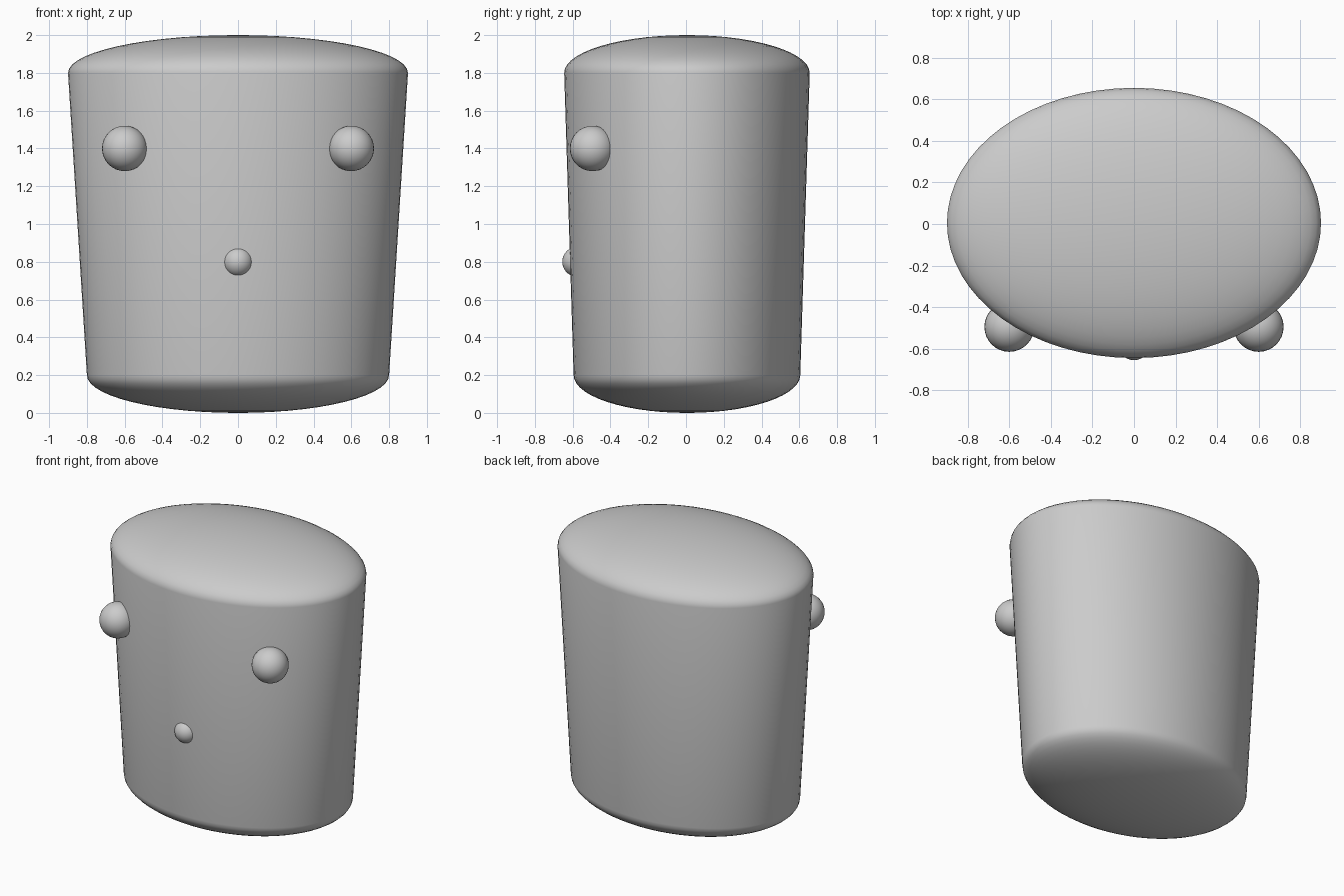
import bpy, bmesh, math

if "Cube" in bpy.data.objects:
    bpy.data.objects.remove(bpy.data.objects["Cube"])

grey = bpy.data.materials.new("grey")
grey.diffuse_color = (0.6, 0.6, 0.6, 1)
grey.use_nodes = True
grey.node_tree.nodes["Principled BSDF"].inputs["Base Color"].default_value = grey.diffuse_color


def finish(obj, name):
    obj.name = name
    obj.data.materials.append(grey)
    bpy.ops.object.select_all(action='DESELECT')
    obj.select_set(True)
    bpy.context.view_layer.objects.active = obj
    bpy.ops.object.shade_smooth_by_angle(angle=math.radians(40))


# Body: tapered oval tub with domed ends, lofted from rings
SEG, CAP, OFFSET_Y = 64, 14, 0.005
rings = []
for i in range(1, CAP + 1):
    a = math.pi / 2 * i / CAP
    rings.append((0.8 * math.sin(a), 0.6 * math.sin(a), 0.2 - 0.2 * math.cos(a)))
for i in range(CAP):
    a = math.pi / 2 * i / CAP
    rings.append((0.9 * math.cos(a), 0.65 * math.cos(a), 1.8 + 0.2 * math.sin(a)))

bm = bmesh.new()
loops = []
for rx, ry, z in rings:
    loops.append([bm.verts.new((rx * math.cos(t), OFFSET_Y + ry * math.sin(t), z))
                  for t in (2 * math.pi * k / SEG for k in range(SEG))])
bottom = bm.verts.new((0, OFFSET_Y, 0))
top = bm.verts.new((0, OFFSET_Y, 2))
for k in range(SEG):
    n = (k + 1) % SEG
    for low, high in zip(loops, loops[1:]):
        bm.faces.new((low[k], low[n], high[n], high[k]))
    bm.faces.new((bottom, loops[0][n], loops[0][k]))
    bm.faces.new((top, loops[-1][k], loops[-1][n]))
mesh = bpy.data.meshes.new("body")
bm.to_mesh(mesh)
bm.free()
body = bpy.data.objects.new("body", mesh)
bpy.context.collection.objects.link(body)
finish(body, "body")

# Eyes and nose: round knobs sunk into the front
for name, radius, place in (("left_eye", 0.12, (-0.6, -0.495, 1.4)),
                            ("right_eye", 0.12, (0.6, -0.495, 1.4)),
                            ("nose", 0.08, (0, -0.575, 0.8))):
    bpy.ops.mesh.primitive_uv_sphere_add(segments=32, ring_count=16, radius=radius, location=place)
    finish(bpy.context.object, name)
